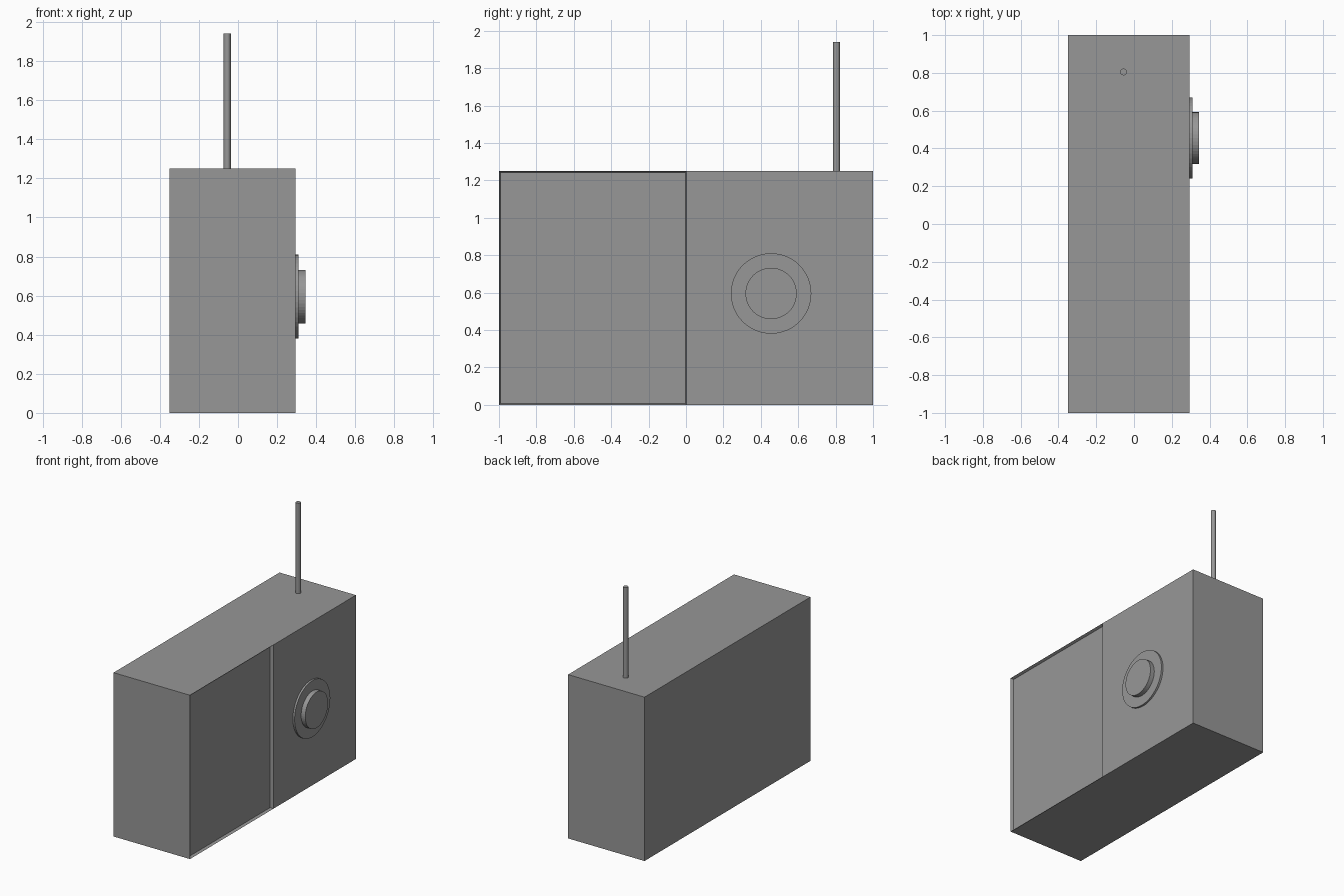
import bpy
import bmesh
from math import pi
from mathutils import Vector

default = bpy.data.objects.get("Cube")
if default:
    bpy.data.objects.remove(default, do_unlink=True)

# Single plain grey
grey = bpy.data.materials.new("plain grey")
grey.use_nodes = True
color = (0.31, 0.31, 0.31, 1)
grey.diffuse_color = color
grey.node_tree.nodes["Principled BSDF"].inputs["Base Color"].default_value = color


def cylinder(name, radius, base, length, axis, sides=48):
    """Cylinder growing from base along the x or z axis."""
    direction = Vector((1, 0, 0)) if axis == "x" else Vector((0, 0, 1))
    bpy.ops.mesh.primitive_cylinder_add(
        vertices=sides, radius=radius, depth=length,
        location=Vector(base) + direction * length / 2,
        rotation=(0, pi / 2 if axis == "x" else 0, 0))
    obj = bpy.context.object
    obj.name = name
    obj.data.materials.append(grey)
    return obj


# Case: a box with a shallow recessed panel on half of its left side
X_MIN, X_MAX, HEIGHT = -0.35, 0.295, 1.25
bm = bmesh.new()
bmesh.ops.create_cube(bm, size=1)
bmesh.ops.scale(bm, vec=(X_MAX - X_MIN, 2, HEIGHT), verts=bm.verts)
bmesh.ops.translate(bm, vec=((X_MIN + X_MAX) / 2, 0, HEIGHT / 2), verts=bm.verts)
bmesh.ops.bisect_plane(bm, geom=bm.verts[:] + bm.edges[:] + bm.faces[:],
                       plane_co=(0, 0.004, 0), plane_no=(0, 1, 0))
bm.normal_update()
panel = [f for f in bm.faces if f.normal.x > 0.9 and f.calc_center_median().y < 0]
bmesh.ops.inset_region(bm, faces=panel, thickness=0.008, use_even_offset=True)
bmesh.ops.translate(bm, vec=(-0.02, 0, 0), verts=panel[0].verts)
mesh = bpy.data.meshes.new("case")
bm.to_mesh(mesh)
bm.free()
mesh.materials.append(grey)
bpy.context.collection.objects.link(bpy.data.objects.new("case", mesh))

# Dial: a thin plate with a raised knob
cylinder("dial_plate", 0.215, (X_MAX - 0.005, 0.455, 0.595), 0.02, "x")
cylinder("dial_knob", 0.137, (X_MAX, 0.455, 0.595), 0.05, "x")

# Aerial rod on the top
cylinder("aerial", 0.018, (-0.055, 0.805, HEIGHT - 0.01), 0.7, "z", 24)
